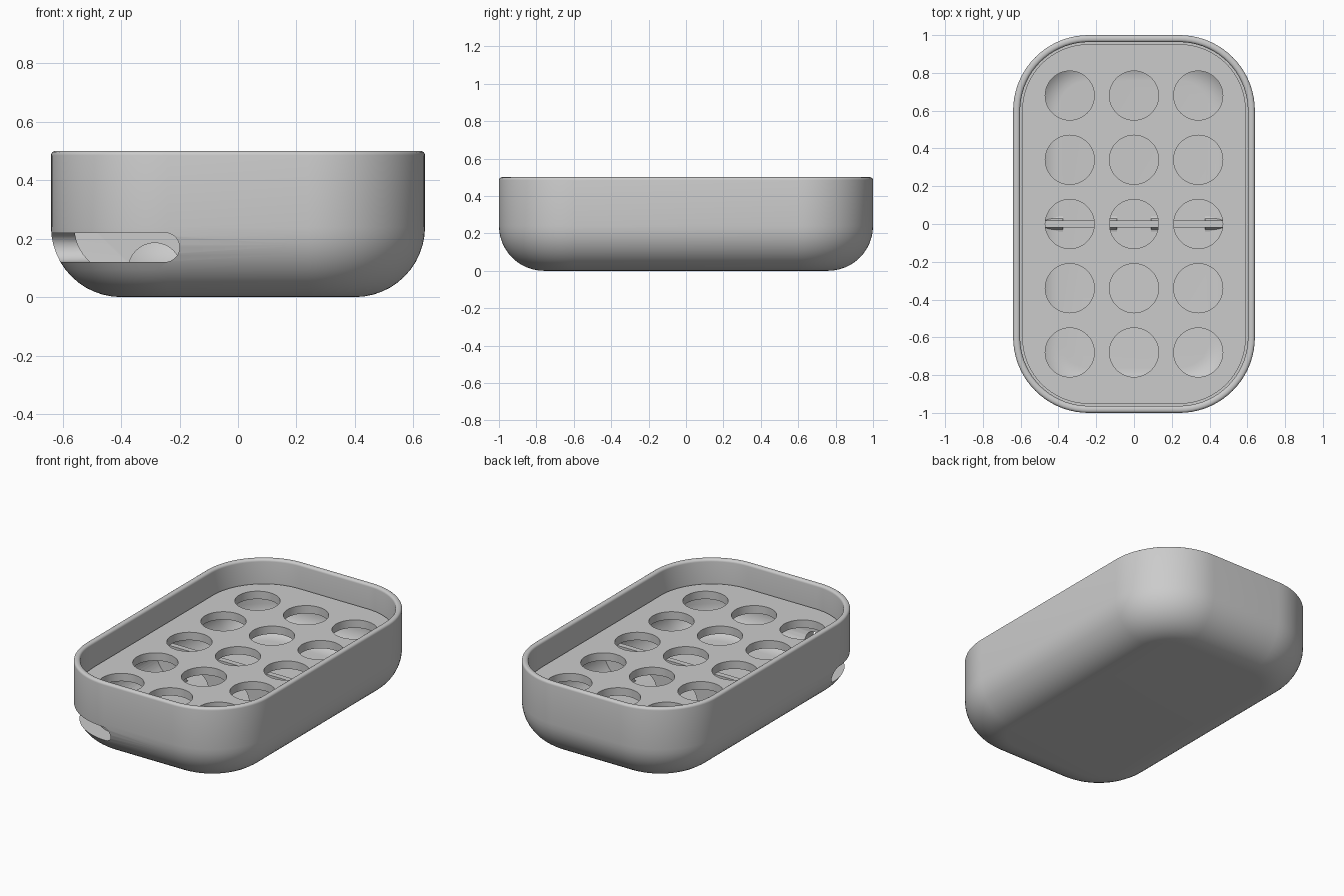
import bpy, bmesh
from math import pi, cos, sin, sqrt, radians

if "Cube" in bpy.data.objects:
    bpy.data.objects.remove(bpy.data.objects["Cube"])

HX, HY, R = 0.64, 1.0, 0.40      # outer half sizes and plan corner radius


def to_object(name, bm):
    bmesh.ops.recalc_face_normals(bm, faces=bm.faces)
    mesh = bpy.data.meshes.new(name)
    bm.to_mesh(mesh)
    bm.free()
    ob = bpy.data.objects.new(name, mesh)
    bpy.context.collection.objects.link(ob)
    return ob


def loft(name, loops):
    """Skin a stack of equal-length closed loops and cap both ends."""
    bm = bmesh.new()
    rows = [[bm.verts.new(p) for p in loop] for loop in loops]
    for a, b in zip(rows, rows[1:]):
        n = len(a)
        for i in range(n):
            bm.faces.new((a[i], a[(i + 1) % n], b[(i + 1) % n], b[i]))
    bm.faces.new(rows[0])
    bm.faces.new(rows[-1])
    return to_object(name, bm)


def rounded_loop(inset, z, seg=18):
    """Rounded rectangle, inset from the outer outline."""
    r, pts = R - inset, []
    for k, (sx, sy) in enumerate([(1, 1), (-1, 1), (-1, -1), (1, -1)]):
        for i in range(seg + 1):
            a = (k + i / seg) * pi / 2
            pts.append((sx * (HX - R) + r * cos(a), sy * (HY - R) + r * sin(a), z))
    return pts


def arc(cx, cz, r, a0, a1, n):
    return [(cx + r * cos(radians(a0 + (a1 - a0) * i / n)),
             cz + r * sin(radians(a0 + (a1 - a0) * i / n))) for i in range(n + 1)]


def cut(ob, cutter):
    cutter.hide_render = True
    mod = ob.modifiers.new("cut", 'BOOLEAN')
    mod.operation, mod.solver, mod.object = 'DIFFERENCE', 'EXACT', cutter
    bpy.context.view_layer.objects.active = ob
    bpy.ops.object.modifier_apply(modifier=mod.name)
    bpy.data.objects.remove(cutter, do_unlink=True)


def smooth(ob):
    bpy.ops.object.select_all(action='DESELECT')
    ob.select_set(True)
    bpy.context.view_layer.objects.active = ob
    bpy.ops.object.shade_smooth_by_angle(angle=radians(30))


# Tray shell: wall profile as (inset, z), from the underside over the rim to the floor
profile = (arc(0.24, 0.24, 0.24, 270, 180, 12)
           + arc(0.015, 0.485, 0.015, 180, 90, 4)
           + arc(0.022, 0.485, 0.015, 90, 0, 4)
           + [(0.037, 0.30), (0.08, 0.30)]
           + arc(0.24, 0.24, 0.16, 180, 270, 10))
tray = loft("tray_shell", [rounded_loop(d, z) for d, z in profile])

# Drain slot wrapping round the front left corner, with round ends
layers = []
for i in range(17):
    t = -0.05 * cos(pi * i / 16)
    w = sqrt(max(0.0, 0.0025 - t * t))
    x, y, z = -0.25 + w, -0.61 + w, 0.17 + t
    layers.append([(-0.8, -1.2, z), (x, -1.2, z), (x, y, z), (-0.8, y, z)])
cut(tray, loft("slot_cutter", layers))
smooth(tray)

# Drain plate resting on the ledge, with a grid of round holes
plate = loft("drain_plate", [rounded_loop(0.048, z) for z in (0.30, 0.35)])
for ix in (-1, 0, 1):
    for iy in range(-2, 3):
        ring = arc(ix * 0.34, iy * 0.34, 0.13, 0, 352.5, 47)
        cut(plate, loft("hole_cutter", [[(x, y, z) for x, y in ring] for z in (0.2, 0.45)]))
smooth(plate)

# Support rib across the middle, flared at its foot, with three arches
half = [(0.048, 0.077), (0.030, 0.083), (0.021, 0.094), (0.018, 0.11), (0.018, 0.30)]
section = half + [(-y, z) for y, z in reversed(half)]
rib = loft("support_rib", [[(x, y, z) for y, z in section] for x in (-0.565, 0.565)])
for cx in (-0.285, 0, 0.285):
    arch = [(cx + 0.09, 0.02)] + arc(cx, 0.095, 0.09, 0, 180, 24) + [(cx - 0.09, 0.02)]
    cut(rib, loft("arch_cutter", [[(x, y, z) for x, z in arch] for y in (-0.1, 0.1)]))
smooth(rib)
